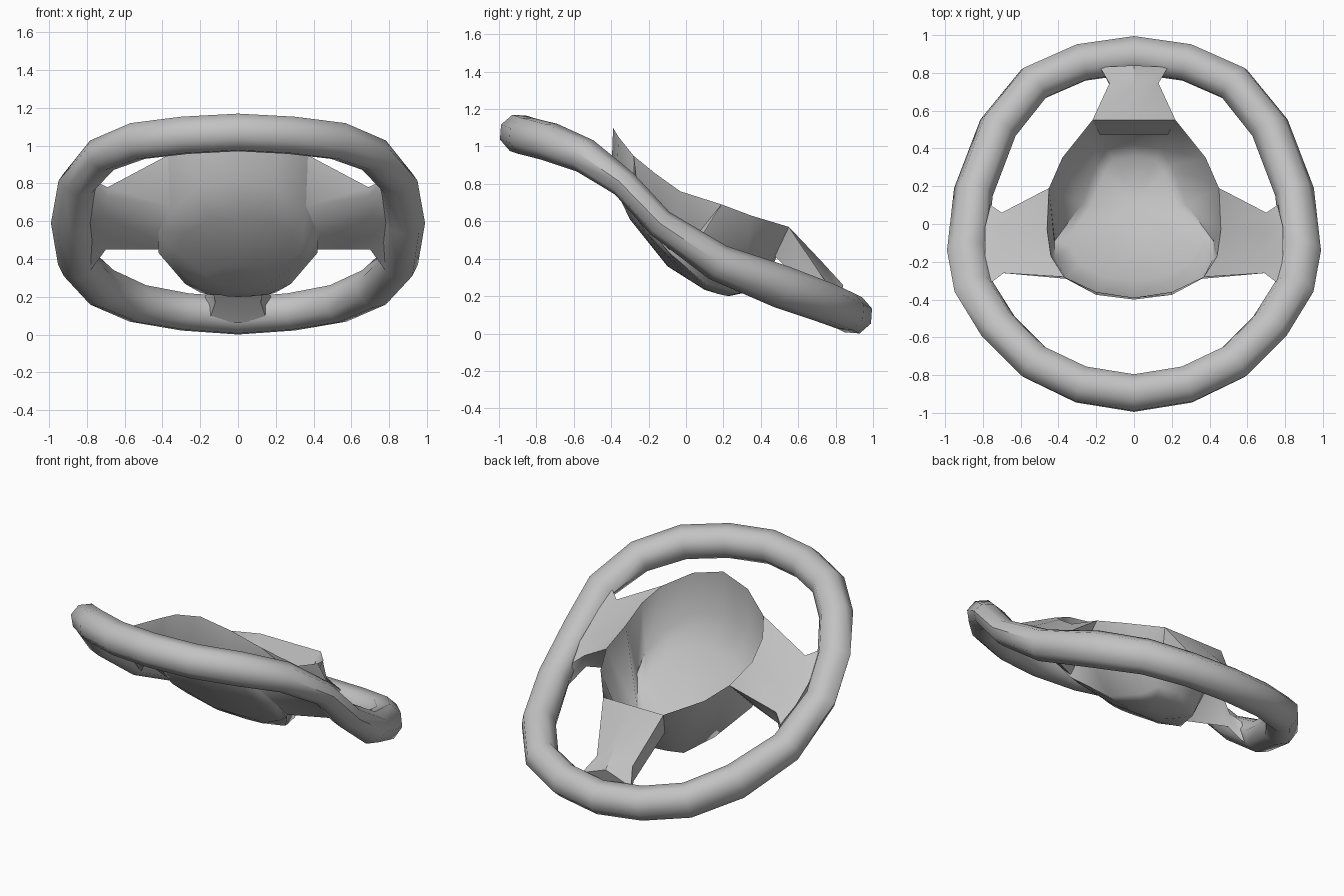
import bpy
import bmesh
import math
from mathutils import Vector

cube = bpy.data.objects.get("Cube")
if cube:
    bpy.data.objects.remove(cube)

grey = bpy.data.materials.new("plain_grey")
grey.use_nodes = True
colour = (0.54, 0.54, 0.54, 1)
grey.diffuse_color = colour
grey.node_tree.nodes["Principled BSDF"].inputs["Base Color"].default_value = colour


def loft(name, rings, loop=False, caps=False, closed=True, angle=50):
    """Skin a list of equal-length point rings into one object."""
    bm = bmesh.new()
    rows = [[bm.verts.new(p) for p in ring] for ring in rings]
    pairs = list(zip(rows, rows[1:]))
    if loop:
        pairs.append((rows[-1], rows[0]))
    n = len(rows[0])
    for a, b in pairs:
        for i in range(n if closed else n - 1):
            j = (i + 1) % n
            bm.faces.new((a[i], a[j], b[j], b[i]))
    if caps:
        bm.faces.new(rows[-1])
    bmesh.ops.remove_doubles(bm, verts=bm.verts, dist=0.0005)
    bmesh.ops.recalc_face_normals(bm, faces=bm.faces)
    mesh = bpy.data.meshes.new(name)
    bm.to_mesh(mesh)
    bm.free()
    obj = bpy.data.objects.new(name, mesh)
    bpy.context.collection.objects.link(obj)
    mesh.materials.append(grey)
    bpy.ops.object.select_all(action="DESELECT")
    obj.select_set(True)
    bpy.context.view_layer.objects.active = obj
    bpy.ops.object.shade_smooth_by_angle(angle=math.radians(angle))


def mirrored(half):
    """Close a half outline that starts and ends on the middle line."""
    return half + [(-p[0], *p[1:]) for p in reversed(half[1:-1])]


# Rim: octagonal tube on a bent oval (x, y, z, thickness), thinner on the steep sides
path = mirrored([
    (0, -.895, 1.07, 1), (.28, -.85, 1.055, 1), (.53, -.73, 1.025, 1),
    (.72, -.54, .95, .9), (.85, -.33, .8, .72), (.885, -.14, .59, .75),
    (.85, .17, .38, .95), (.72, .51, .25, 1.1), (.53, .745, .165, 1.05),
    (.28, .855, .12, 1), (0, .895, .1, 1)])
points = [Vector(p[:3]) for p in path]
up = Vector((0, .45, .9)).normalized()
rim = []
for i, p in enumerate(points):
    tangent = (points[(i + 1) % len(points)] - points[i - 1]).normalized()
    out = tangent.cross(up).normalized()
    side = out.cross(tangent) * path[i][3]
    rim.append([p + .105 * (out * math.cos(a) + side * math.sin(a))
                for a in (math.tau * k / 8 for k in range(8))])
loft("rim", rim, loop=True)

# Hub: open bowl with a slanted lip, sloping walls and a shallow curved floor
lip = mirrored([(0, -.39, 1.1), (.2, -.36, 1.05), (.37, -.28, .95),
                (.44, -.17, .86), (.46, -.03, .76), (.45, .19, .69),
                (.38, .35, .63), (.22, .55, .57), (0, .55, .57)])
base = mirrored([(0, -.4), (.2, -.375), (.36, -.29), (.42, -.18), (.42, -.09),
                 (.28, .1), (.2, .31), (.14, .4), (0, .42)])
floor_line = [(-.4, .82), (-.3, .61), (-.1, .36), (.05, .25),
              (.2, .2), (.3, .2), (.45, .27)]


def floor_height(y):
    for (y0, z0), (y1, z1) in zip(floor_line, floor_line[1:]):
        if y <= y1:
            return z0 + (z1 - z0) * (y - y0) / (y1 - y0)


def floor_ring(scale):
    ring = []
    for x, y in base:
        x, y = x * scale, .1 + (y - .1) * scale
        ring.append((x, y, floor_height(y) + .45 * x * x))
    return ring


loft("hub_bowl", [lip] + [floor_ring(s) for s in (1, .8, .4, 0)], angle=60)

# Inner flange at the back of the bowl
loft("hub_flange", [[(-.22, .55, .57), (0, .55, .57), (.22, .55, .57)],
                    [(-.18, .47, .42), (0, .47, .42), (.18, .47, .42)]], closed=False)

# Side spokes: wedge-shaped plates, flared where they meet the rim
spoke = [
    [(.37, -.28, .95), (.44, -.17, .86), (.46, -.03, .76), (.45, .19, .69),
     (.42, -.09, .45), (.42, -.13, .49), (.42, -.18, .54), (.36, -.29, .68)],
    [(.69, -.26, .78), (.7, -.14, .7), (.7, -.04, .62), (.7, .06, .53),
     (.7, .04, .45), (.7, -.05, .52), (.7, -.15, .62), (.69, -.25, .73)],
    [(.77, -.32, .82), (.79, -.15, .66), (.79, -.02, .57), (.76, .1, .48),
     (.78, .1, .34), (.79, -.03, .5), (.79, -.16, .6), (.77, -.3, .76)]]
for name, sign in (("left_spoke", 1), ("right_spoke", -1)):
    loft(name, [[(sign * x, y, z) for x, y, z in ring] for ring in spoke],
         caps=True, angle=60)

# Back spoke: half sections with a raised ridge along the top
back = [[(0, .55, .57), (.22, .55, .57), (.18, .47, .42), (0, .47, .42)],
        [(0, .73, .38), (.13, .745, .28), (.12, .72, .17), (0, .72, .17)],
        [(0, .84, .26), (.18, .83, .19), (.15, .79, .08), (0, .79, .06)]]
loft("back_spoke", [mirrored(half) for half in back], caps=True, angle=40)
